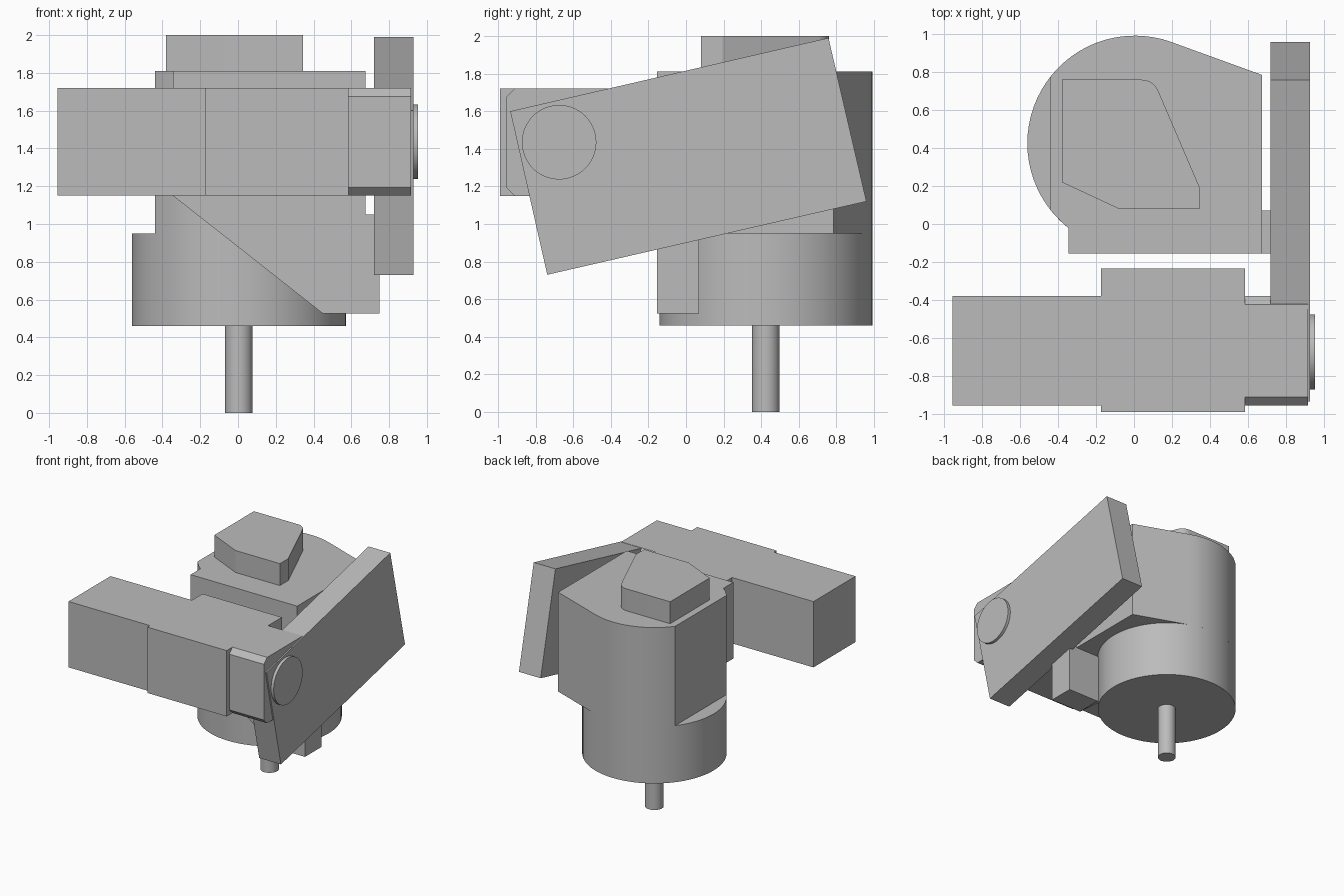
import bpy, bmesh
from math import cos, sin, radians
from mathutils import Vector

cube = bpy.data.objects.get("Cube")
if cube:
    bpy.data.objects.remove(cube, do_unlink=True)

grey = bpy.data.materials.new("plain grey")
grey.use_nodes = True
grey.diffuse_color = (0.5, 0.5, 0.5, 1)
grey.node_tree.nodes["Principled BSDF"].inputs["Base Color"].default_value = (0.5, 0.5, 0.5, 1)


def prism(name, outline, axis, low, high):
    """Extrude a 2D outline along an axis; outline is in the other two axes, in xyz order."""
    def place(p, h):
        co = list(p)
        co.insert("xyz".index(axis), h)
        return Vector(co)
    bm = bmesh.new()
    face = bm.faces.new([bm.verts.new(place(p, low)) for p in outline])
    top = bmesh.ops.extrude_face_region(bm, geom=[face])
    shift = place((0, 0), high - low)
    bmesh.ops.translate(bm, vec=shift, verts=[v for v in top["geom"] if isinstance(v, bmesh.types.BMVert)])
    bmesh.ops.recalc_face_normals(bm, faces=bm.faces)
    mesh = bpy.data.meshes.new(name)
    bm.to_mesh(mesh)
    bm.free()
    mesh.materials.append(grey)
    obj = bpy.data.objects.new(name, mesh)
    bpy.context.collection.objects.link(obj)
    bpy.ops.object.select_all(action="DESELECT")
    obj.select_set(True)
    bpy.context.view_layer.objects.active = obj
    bpy.ops.object.shade_smooth_by_angle(angle=radians(20))
    return obj


def arc(cx, cy, r, start, end, steps):
    angles = [radians(start + (end - start) * i / steps) for i in range(steps + 1)]
    return [(cx + r * cos(a), cy + r * sin(a)) for a in angles]


def circle(cx, cy, r, sides=72):
    return arc(cx, cy, r, 0, 360, sides)[:-1]


def rect(a0, a1, b0, b1):
    return [(a0, b0), (a1, b0), (a1, b1), (a0, b1)]


# Round base with its drive shaft
CX, CY, R = 0.005, 0.425, 0.567
prism("shaft", circle(CX, CY, 0.073, 48), "z", 0, 0.47)
prism("round_base", circle(CX, CY, R), "z", 0.46, 0.95)

# Upper housing: a drum with one flat side and a tangent wedge
housing = arc(CX, CY, R, 69, 141.7, 18) + arc(CX, CY, R, 218.3, 321, 24)
prism("housing", housing + [(0.675, 0.07), (0.675, 0.785)], "z", 0.95, 1.81)

# Front bracket with a slanted lower edge and a side step
bracket = [(-0.345, 1.81), (-0.345, 1.15), (0.45, 0.525), (0.75, 0.525),
           (0.75, 1.05), (0.675, 1.05), (0.675, 1.81)]
prism("front_bracket", bracket, "y", -0.155, 0.07)

# Cap on the housing with one rounded corner
cap = [(-0.38, 0.22), (-0.08, 0.08), (0.345, 0.08), (0.345, 0.195)]
cap += arc(0.04, 0.665, 0.095, 23, 90, 8) + [(-0.38, 0.76)]
prism("top_cap", cap, "z", 1.81, 2.0)

# Cross arm, its sleeve and the chamfered end
Z0, Z1, Y0, Y1, C = 1.15, 1.72, -0.955, -0.38, 0.044
prism("cross_arm", rect(Y0, Y1, Z0, Z1), "x", -0.955, 0.01)
prism("arm_sleeve", rect(-0.99, -0.235, Z0, Z1), "x", -0.175, 0.585)
chamfered = [(Y0 + C, Z0), (Y1 - C, Z0), (Y1, Z0 + C), (Y1, Z1 - C),
             (Y1 - C, Z1), (Y0 + C, Z1), (Y0, Z1 - C), (Y0, Z0 + C)]
prism("arm_end", chamfered, "x", 0.01, 0.917)

# Tilted side plate and pivot disc
prism("side_plate", [(-0.935, 1.6), (-0.738, 0.73), (0.96, 1.12), (0.758, 1.99)], "x", 0.72, 0.928)
prism("pivot_disc", circle(-0.675, 1.435, 0.198, 64), "x", 0.92, 0.953)
